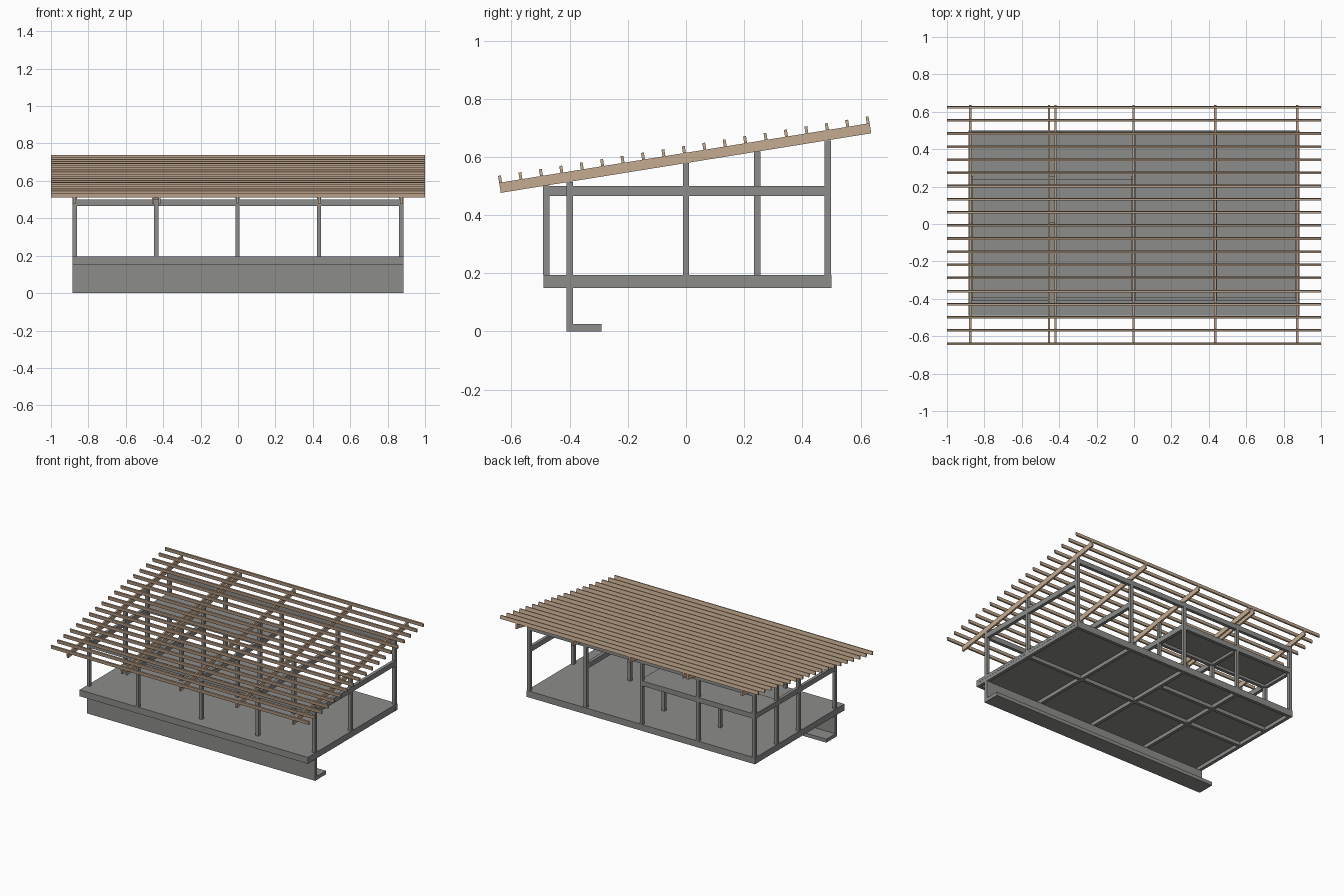
import bpy, math
from mathutils import Matrix, Vector

if "Cube" in bpy.data.objects:
    bpy.data.objects.remove(bpy.data.objects["Cube"])


def mat(name, c):
    m = bpy.data.materials.new(name)
    m.diffuse_color = (*c, 1)
    m.use_nodes = True
    m.node_tree.nodes["Principled BSDF"].inputs["Base Color"].default_value = m.diffuse_color
    return m


GREY = mat("concrete_grey", (0.265, 0.265, 0.258))
WOOD = mat("timber_tan", (0.56, 0.41, 0.285))


def box(name, x, y, z, m=GREY, matrix=None):
    """Box from (min, max) ranges."""
    v = [(a, b, c) for a in x for b in y for c in z]
    f = [(0, 1, 3, 2), (4, 6, 7, 5), (0, 4, 5, 1), (2, 3, 7, 6), (0, 2, 6, 4), (1, 5, 7, 3)]
    me = bpy.data.meshes.new(name)
    me.from_pydata(v, [], f)
    me.materials.append(m)
    o = bpy.data.objects.new(name, me)
    bpy.context.collection.objects.link(o)
    if matrix:
        me.transform(matrix)
    return o


W = 0.011                                   # half width of posts and beams
XS = [-0.873, -0.437, -0.002, 0.434, 0.873]  # grid lines across
SLOPE = math.atan(0.205 / 1.275)


def under_roof(y):
    return 0.579 + math.tan(SLOPE) * y


def beam_x(name, x0, x1, y, z0, z1):
    box(name, (x0, x1), (y - W, y + W), (z0, z1))


def beam_y(name, x, y0, y1, z0, z1):
    box(name, (x - W, x + W), (y0, y1), (z0, z1))


# foundation wall with its footing
box("foundation_wall", (-0.885, 0.885), (-0.41, -0.388), (0, 0.15))
box("foundation_footing", (-0.885, 0.885), (-0.388, -0.29), (0, 0.025))

# floor slab with beams beneath
box("floor_slab", (-0.885, 0.885), (-0.49, 0.5), (0.175, 0.195))
for y in (-0.479, 0, 0.489):
    beam_x("floor_cross_beam", -0.885, 0.885, y, 0.15, 0.175)
beam_x("floor_cross_beam", -0.885, 0, 0.245, 0.15, 0.175)
for x in XS:
    beam_y("floor_long_beam", x, -0.49, 0.5, 0.15, 0.175)

# posts up to the rafters
for i, x in enumerate(XS):
    rows = [-0.48 if i == 1 else -0.4, 0, 0.487]
    if i < 3:
        rows.append(0.245)
    for y in rows:
        box("post", (x - W, x + W), (y - W, y + W), (0.195, under_roof(y)))

# upper beams
for i, x in enumerate(XS):
    beam_y("upper_long_beam", x, -0.49 if i == 1 else -0.41, 0.498, 0.465, 0.5)
beam_x("upper_front_beam", -0.873, 0.873, -0.4, 0.465, 0.5)
beam_x("back_top_beam", -0.873, 0.873, 0.487, 0.62, 0.653)

# loft platform in the back left corner
for y in (0.245, 0.487):
    beam_x("loft_beam", -0.873, 0, y, 0.465, 0.5)
box("loft_floor", (-0.884, 0.009), (0.234, 0.498), (0.483, 0.5))

# sloped roof: rafters and battens in tilted coordinates
tilt = Matrix.Translation(Vector((0, 0, 0.579))) @ Matrix.Rotation(SLOPE, 4, 'X')
HALF = 0.645
for x in (-0.875, -0.455, -0.42, -0.003, 0.434, 0.873):
    box("rafter", (x - 0.006, x + 0.006), (-HALF, HALF), (0, 0.035), WOOD, tilt)
N = 19
for i in range(N):
    y = -HALF + 0.005 + i * (2 * HALF - 0.01) / (N - 1)
    box("roof_batten", (-1, 1), (y - 0.005, y + 0.005), (0.035, 0.059), WOOD, tilt)
